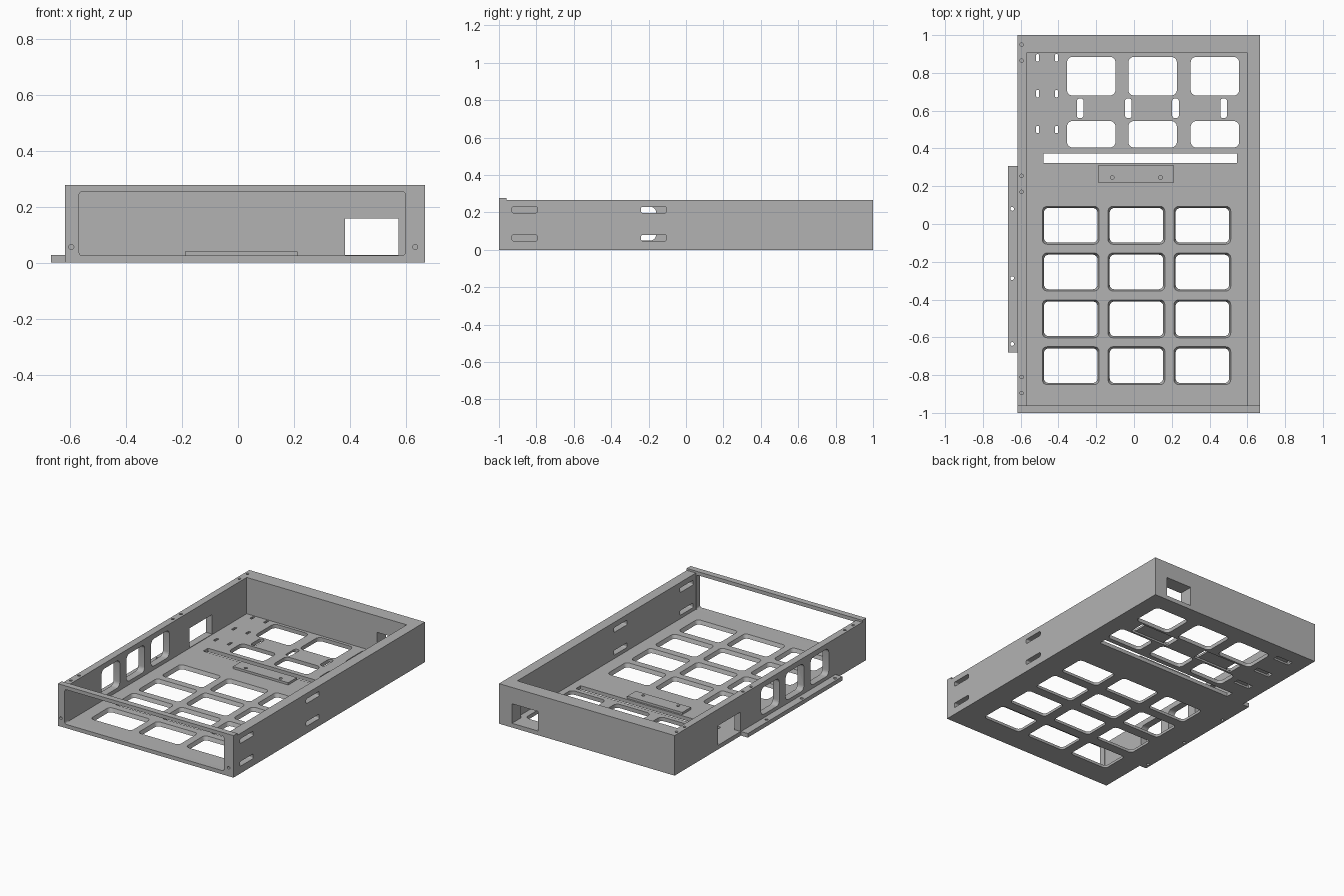
import bpy, bmesh, math

if "Cube" in bpy.data.objects:
    bpy.data.objects.remove(bpy.data.objects["Cube"])

grey = bpy.data.materials.new("metal grey")
grey.use_nodes = True
COLOUR = (0.45, 0.45, 0.45, 1)
grey.diffuse_color = COLOUR
grey.node_tree.nodes["Principled BSDF"].inputs["Base Color"].default_value = COLOUR


def prism(name, axis, u, v, w, r=0.0, taper=0.0):
    """Rounded rectangle u by v, run along the axis from w[0] to w[1]; taper widens the far end."""
    def place(a, b, c):
        return {"x": (c, a, b), "y": (a, c, b), "z": (a, b, c)}[axis]

    def outline(grow, c):
        u0, u1, v0, v1 = u[0] - grow, u[1] + grow, v[0] - grow, v[1] + grow
        if r == 0:
            pts = [(u0, v0), (u1, v0), (u1, v1), (u0, v1)]
        else:
            pts = []
            corners = [(u1 - r, v1 - r), (u0 + r, v1 - r), (u0 + r, v0 + r), (u1 - r, v0 + r)]
            for k, (cu, cv) in enumerate(corners):
                for s in range(7):
                    t = math.pi / 2 * (k + s / 6)
                    pts.append((cu + r * math.cos(t), cv + r * math.sin(t)))
        return [bm.verts.new(place(a, b, c)) for a, b in pts]

    bm = bmesh.new()
    low, high = outline(0, w[0]), outline(taper, w[1])
    bm.faces.new(low)
    bm.faces.new(high)
    for i in range(len(low)):
        j = (i + 1) % len(low)
        bm.faces.new((low[i], low[j], high[j], high[i]))
    bmesh.ops.remove_doubles(bm, verts=bm.verts, dist=1e-5)
    bmesh.ops.recalc_face_normals(bm, faces=bm.faces)
    mesh = bpy.data.meshes.new(name)
    bm.to_mesh(mesh)
    bm.free()
    mesh.materials.append(grey)
    obj = bpy.data.objects.new(name, mesh)
    bpy.context.collection.objects.link(obj)
    return obj


def hole(axis, a, b, w, r=0.01):
    return prism("cutter", axis, (a - r, a + r), (b - r, b + r), w, r)


def cut(obj, cutters):
    """Subtract every cutter, bake the result and remove the cutters."""
    for c in cutters:
        c.hide_render = True
        m = obj.modifiers.new("cut", "BOOLEAN")
        m.operation, m.solver, m.object = "DIFFERENCE", "EXACT", c
    bpy.context.view_layer.update()
    graph = bpy.context.evaluated_depsgraph_get()
    baked = bpy.data.meshes.new_from_object(obj.evaluated_get(graph))
    obj.modifiers.clear()
    obj.data = baked
    for c in cutters:
        bpy.data.objects.remove(c)


LEFT, RIGHT = -0.617, 0.667
FLOOR = 0.025
THROUGH = (-0.1, 0.1)

# Tray: solid block hollowed out, open to the front
tray = prism("tray", "z", (LEFT, RIGHT), (-0.96, 1), (0, 0.265))
cuts = [prism("cutter", "z", (-0.57, 0.6), (-1.1, 0.905), (FLOOR, 0.5))]

# Floor: grid of windows with flared rims
for x in (-0.475, -0.127, 0.222):
    for y in (-0.84, -0.592, -0.344, -0.097):
        cuts.append(prism("cutter", "z", (x, x + 0.28), (y, y + 0.18), (-0.005, 0.03), 0.025, 0.012))

# Floor: rear openings, strap slots and cable slit
for x in (-0.355, -0.03, 0.3):
    for y in ((0.405, 0.545), (0.68, 0.885)):
        cuts.append(prism("cutter", "z", (x, x + 0.257), y, THROUGH, 0.03))
for x in (-0.285, -0.03, 0.22, 0.475):
    cuts.append(prism("cutter", "z", (x - 0.018, x + 0.018), (0.56, 0.665), THROUGH, 0.016))
for x in (-0.303, 0.202):
    cuts.append(prism("cutter", "z", (x, x + 0.291), (0.559, 0.666), (-0.1, 0.012)))
cuts.append(prism("cutter", "z", (-0.48, 0.545), (0.322, 0.372), THROUGH))

# Floor: small tie slots joined by grooves underneath
for y in (0.5, 0.69, 0.88):
    for x in (-0.51, -0.41):
        cuts.append(prism("cutter", "z", (x - 0.008, x + 0.008), (y - 0.019, y + 0.019), THROUGH, 0.005))
    cuts.append(prism("cutter", "z", (-0.519, -0.401), (y - 0.02, y + 0.02), (-0.1, 0.012)))

# Side wall with windows and screw holes along its top
for y in (-0.61, -0.35, -0.093):
    cuts.append(prism("cutter", "x", (y, y + 0.19), (0.05, 0.23), (-0.7, -0.5), 0.03))
cuts.append(prism("cutter", "x", (0.31, 0.545), (0.028, 0.157), (-0.7, -0.5)))
for y in (-0.895, -0.81, 0.17, 0.255, 0.865, 0.95):
    cuts.append(hole("z", -0.595, y, (0.2, 0.3), 0.009))

# Opposite wall with paired slots
for y in (-0.93, -0.24):
    for z in (0.048, 0.198):
        cuts.append(prism("cutter", "x", (y, y + 0.135), (z, z + 0.031), (0.5, 0.8), 0.007))

# Back wall window
cuts.append(prism("cutter", "y", (0.382, 0.572), (0.028, 0.157), (0.8, 1.1)))
cut(tray, cuts)

# Front frame, slightly taller than the tray
frame = prism("front_frame", "y", (LEFT, RIGHT), (0, 0.278), (-1, -0.96))
cut(frame, [prism("cutter", "y", (-0.567, 0.597), (FLOOR, 0.254), (-1.1, -0.9), 0.012)]
    + [hole("y", x, 0.056, (-1.1, -0.97), 0.009) for x in (-0.595, 0.632)])

# Mounting plate on the floor
plate = prism("mounting_plate", "z", (-0.19, 0.213), (0.22, 0.31), (FLOOR, 0.04))
cut(plate, [hole("z", x, 0.246, (0, 0.1)) for x in (-0.115, 0.14)])

# Side flange
flange = prism("side_flange", "z", (-0.667, LEFT), (-0.68, 0.307), (0, 0.027))
cut(flange, [hole("z", -0.645, y, THROUGH) for y in (-0.635, -0.287, 0.08)])

# Smooth the rounded corners, keep edges sharp
bpy.ops.object.select_all(action="DESELECT")
for obj in (tray, frame, plate, flange):
    obj.select_set(True)
bpy.context.view_layer.objects.active = tray
bpy.ops.object.shade_smooth_by_angle(angle=math.radians(30))
